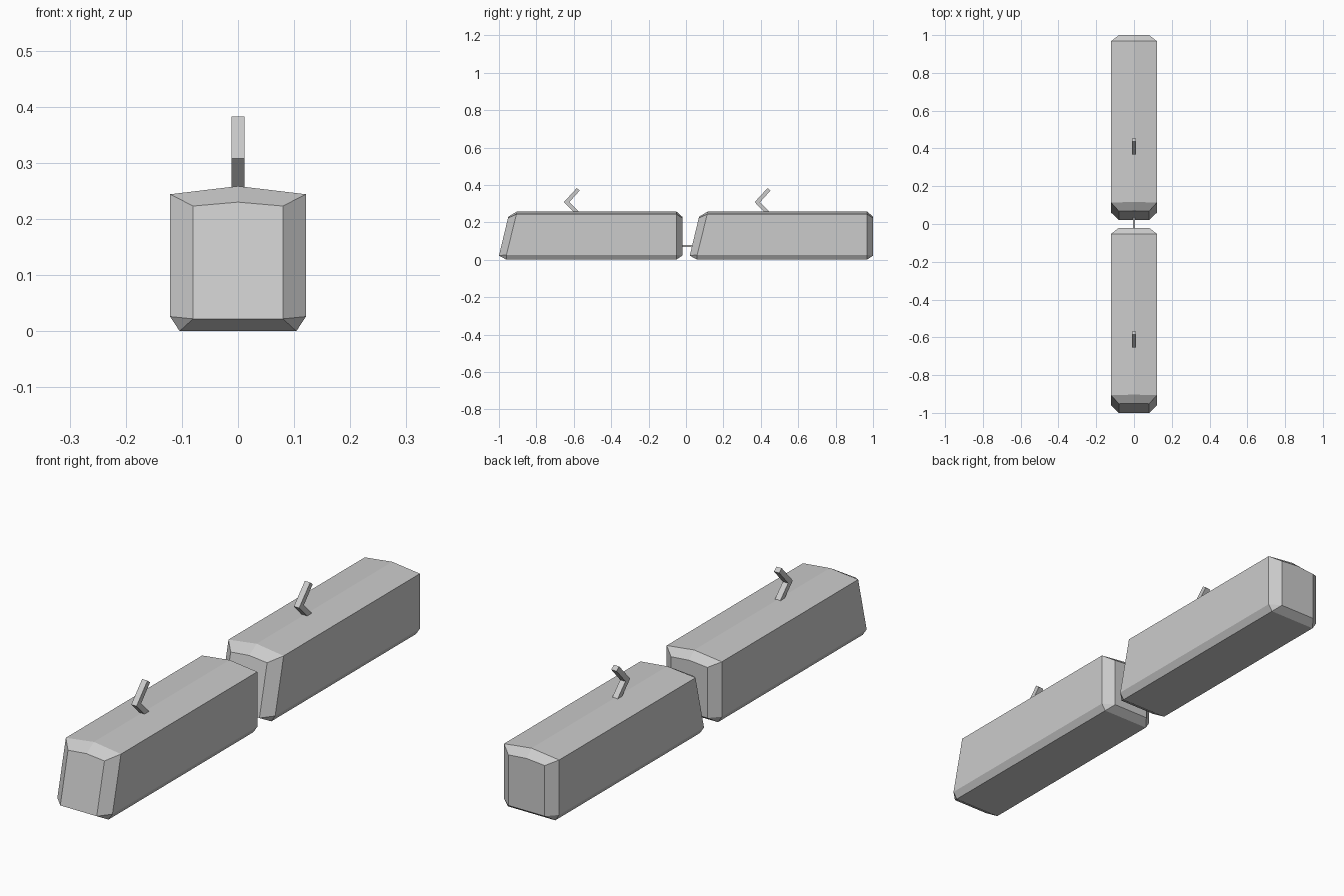
import bpy, bmesh

if "Cube" in bpy.data.objects:
    bpy.data.objects.remove(bpy.data.objects["Cube"])

LENGTH = 0.98


def make_object(name, bm):
    bmesh.ops.remove_doubles(bm, verts=bm.verts, dist=1e-5)
    bmesh.ops.recalc_face_normals(bm, faces=bm.faces)
    mesh = bpy.data.meshes.new(name)
    bm.to_mesh(mesh)
    bm.free()
    obj = bpy.data.objects.new(name, mesh)
    bpy.context.collection.objects.link(obj)
    return obj


def mirrored(half):
    # half runs from the ridge down the right side
    return half + [(-x, z) for x, z in reversed(half[1:])]


# full body section and the smaller end-face section (lower corners merge)
BODY = mirrored([(0, 0.2585), (0.121, 0.244), (0.121, 0.026), (0.104, 0)])
END = mirrored([(0, 0.23), (0.08, 0.223), (0.08, 0.022), (0.08, 0.022)])


def car_body(name, y0):
    bm = bmesh.new()
    # raked nose face, raked body start, straight body end, tail face
    stations = [
        (END, lambda z: (z - 0.022) * 0.24),
        (BODY, lambda z: 0.04 + max(z - 0.026, 0) * 0.245),
        (BODY, lambda z: LENGTH - 0.032),
        (END, lambda z: LENGTH),
    ]
    rings = [[bm.verts.new((x, y0 + f(z), z)) for x, z in section]
             for section, f in stations]
    for a, b in zip(rings, rings[1:]):
        for i in range(len(a)):
            j = (i + 1) % len(a)
            bm.faces.new((a[i], a[j], b[j], b[i]))
    bm.faces.new(rings[0])
    bm.faces.new(rings[-1])
    return make_object(name, bm)


def extruded(name, profile, half_width, y0):
    # side profile in y, z extruded across x
    bm = bmesh.new()
    face = bm.faces.new([bm.verts.new((-half_width, y0 + y, z)) for y, z in profile])
    ext = bmesh.ops.extrude_face_region(bm, geom=[face])["geom"]
    verts = [v for v in ext if isinstance(v, bmesh.types.BMVert)]
    bmesh.ops.translate(bm, verts=verts, vec=(2 * half_width, 0, 0))
    return make_object(name, bm)


# bent current collector, an elbow pointing forwards
COLLECTOR = [(0.347, 0.308), (0.416, 0.383), (0.432, 0.37),
             (0.376, 0.308), (0.431, 0.252), (0.402, 0.252)]

for label, start in (("front", -1.0), ("rear", 0.02)):
    car_body(label + "_car_body", start)
    extruded(label + "_current_collector", COLLECTOR, 0.0117, start)

# coupler bar between the cars
extruded("coupler", [(-0.04, 0.068), (0.04, 0.068), (0.04, 0.08), (-0.04, 0.08)], 0.004, 0)
